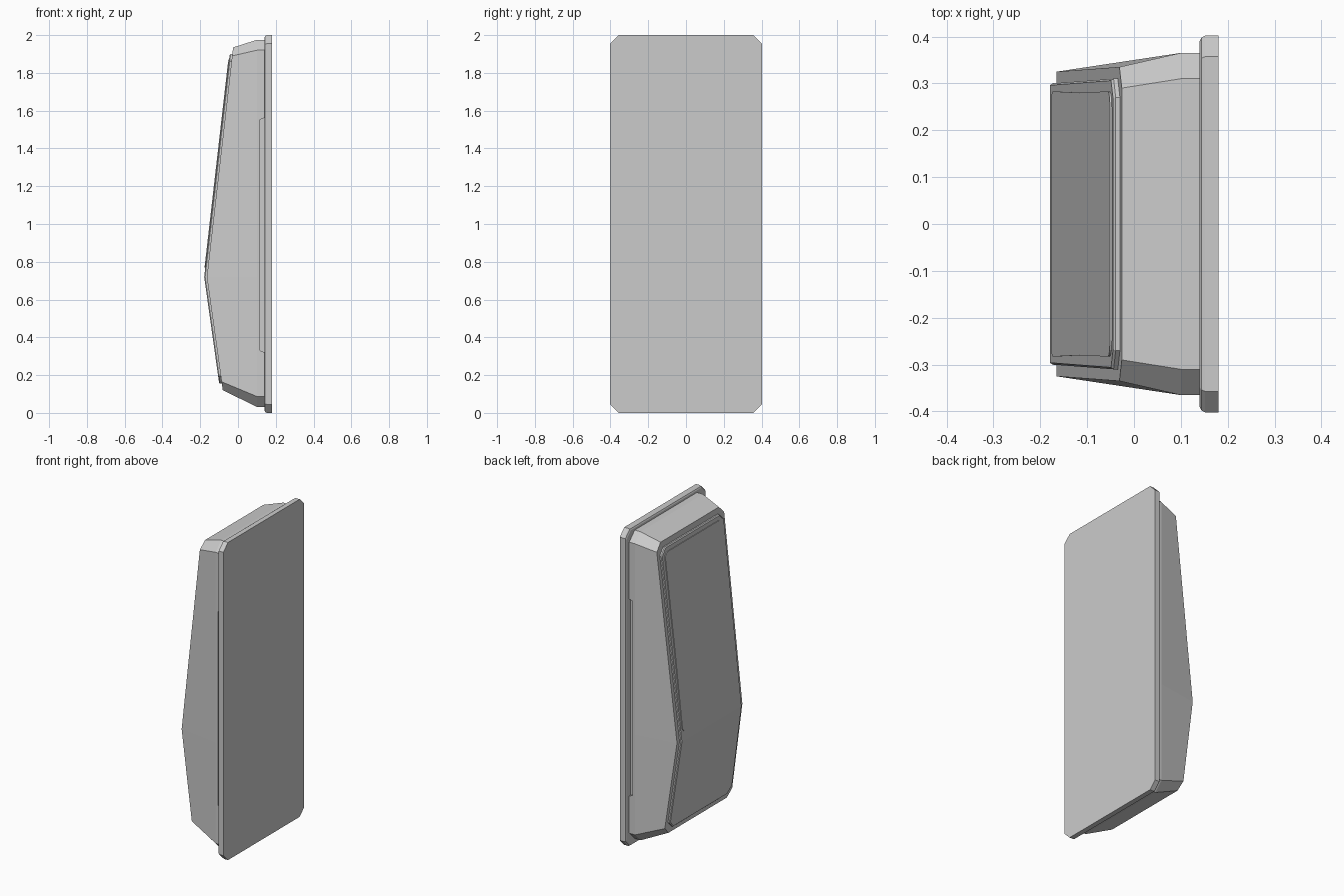
import bpy, bmesh, math

if "Cube" in bpy.data.objects:
    bpy.data.objects.remove(bpy.data.objects["Cube"])

Z_BEND = 0.72   # height where the sloped front folds

grey = bpy.data.materials.new("light grey")
grey.diffuse_color = (0.6, 0.6, 0.6, 1)
grey.use_nodes = True
grey.node_tree.nodes["Principled BSDF"].inputs["Base Color"].default_value = grey.diffuse_color


def front_x(z):
    """Depth of the folded front surface at a height."""
    if z >= Z_BEND:
        return -0.165 + (z - Z_BEND) * 0.135 / 1.18
    return -0.165 + (Z_BEND - z) * 0.08 / 0.57


def outline(h_mid, h_end, z0, z1, c, segs=1, z_mid=Z_BEND):
    """Rectangle in y, z with cut or rounded corners and a point at mid height."""
    def arc(cy, cz, a0):
        return [(cy + c * math.cos(a0 + math.pi / 2 * i / segs),
                 cz + c * math.sin(a0 + math.pi / 2 * i / segs)) for i in range(segs + 1)]
    e = h_end - c
    q = math.pi / 2
    return ([(h_mid, z_mid)] + arc(e, z1 - c, 0) + arc(-e, z1 - c, q)
            + [(-h_mid, z_mid)] + arc(-e, z0 + c, 2 * q) + arc(e, z0 + c, 3 * q))


def on_front(pts, lift):
    return [(front_x(z) - lift, y, z) for y, z in pts]


def flat(pts, x):
    return [(x, y, z) for y, z in pts]


def loft(name, rings):
    """Skin matching rings; caps are folded across the mid points."""
    bm = bmesh.new()
    rows = [[bm.verts.new(p) for p in r] for r in rings]
    n = len(rows[0])
    for a, b in zip(rows, rows[1:]):
        for i in range(n):
            j = (i + 1) % n
            bm.faces.new((a[i], a[j], b[j], b[i]))
    for row in (rows[0], rows[-1]):
        bm.faces.new(row[:n // 2 + 1])
        bm.faces.new(row[n // 2:] + row[:1])
    bmesh.ops.recalc_face_normals(bm, faces=bm.faces)
    me = bpy.data.meshes.new(name)
    bm.to_mesh(me)
    bm.free()
    me.materials.append(grey)
    ob = bpy.data.objects.new(name, me)
    bpy.context.collection.objects.link(ob)
    return ob


# Back plate with softened front rim
full = outline(0.402, 0.402, 0, 2, 0.045)
rim = outline(0.398, 0.398, 0.004, 1.996, 0.044)
inner = outline(0.39, 0.39, 0.012, 1.988, 0.042)
loft("back_plate", [flat(full, 0.18), flat(full, 0.152), flat(rim, 0.144), flat(inner, 0.14)])

# Tapered housing
base = outline(0.365, 0.365, 0.032, 1.975, 0.055)
face = outline(0.325, 0.335, 0.12, 1.935, 0.045)
housing = loft("housing", [flat(base, 0.145), flat(base, 0.10), on_front(face, 0)])

# Long shallow slot along both sides of the housing
for side in (-1, 1):
    prof = [(0.117, 0.33), (0.117, 1.553), (0.15, 1.566), (0.15, 0.317)]
    bm = bmesh.new()
    lo = [bm.verts.new((x, side * 0.35, z)) for x, z in prof]
    hi = [bm.verts.new((x, side * 0.39, z)) for x, z in prof]
    bm.faces.new(lo)
    bm.faces.new(hi)
    for i in range(4):
        j = (i + 1) % 4
        bm.faces.new((lo[i], lo[j], hi[j], hi[i]))
    bmesh.ops.recalc_face_normals(bm, faces=bm.faces)
    me = bpy.data.meshes.new("slot_cutter")
    bm.to_mesh(me)
    bm.free()
    me.materials.append(grey)
    cutter = bpy.data.objects.new("slot_cutter", me)
    bpy.context.collection.objects.link(cutter)
    mod = housing.modifiers.new("slot", 'BOOLEAN')
    mod.operation = 'DIFFERENCE'
    mod.solver = 'EXACT'
    mod.object = cutter
    bpy.context.view_layer.objects.active = housing
    bpy.ops.object.modifier_apply(modifier=mod.name)
    bpy.data.objects.remove(cutter)

# Raised folded front panel
panel = outline(0.300, 0.310, 0.155, 1.90, 0.04)
panel_top = outline(0.296, 0.306, 0.16, 1.895, 0.039)
loft("front_panel", [on_front(panel, -0.005), on_front(panel, 0.009), on_front(panel_top, 0.014)])

# Thin screen with rounded corners on the upper slope
screen = outline(0.28, 0.283, 0.77, 1.87, 0.035, 5, 1.3)
loft("screen", [on_front(screen, 0.010), on_front(screen, 0.018)])
